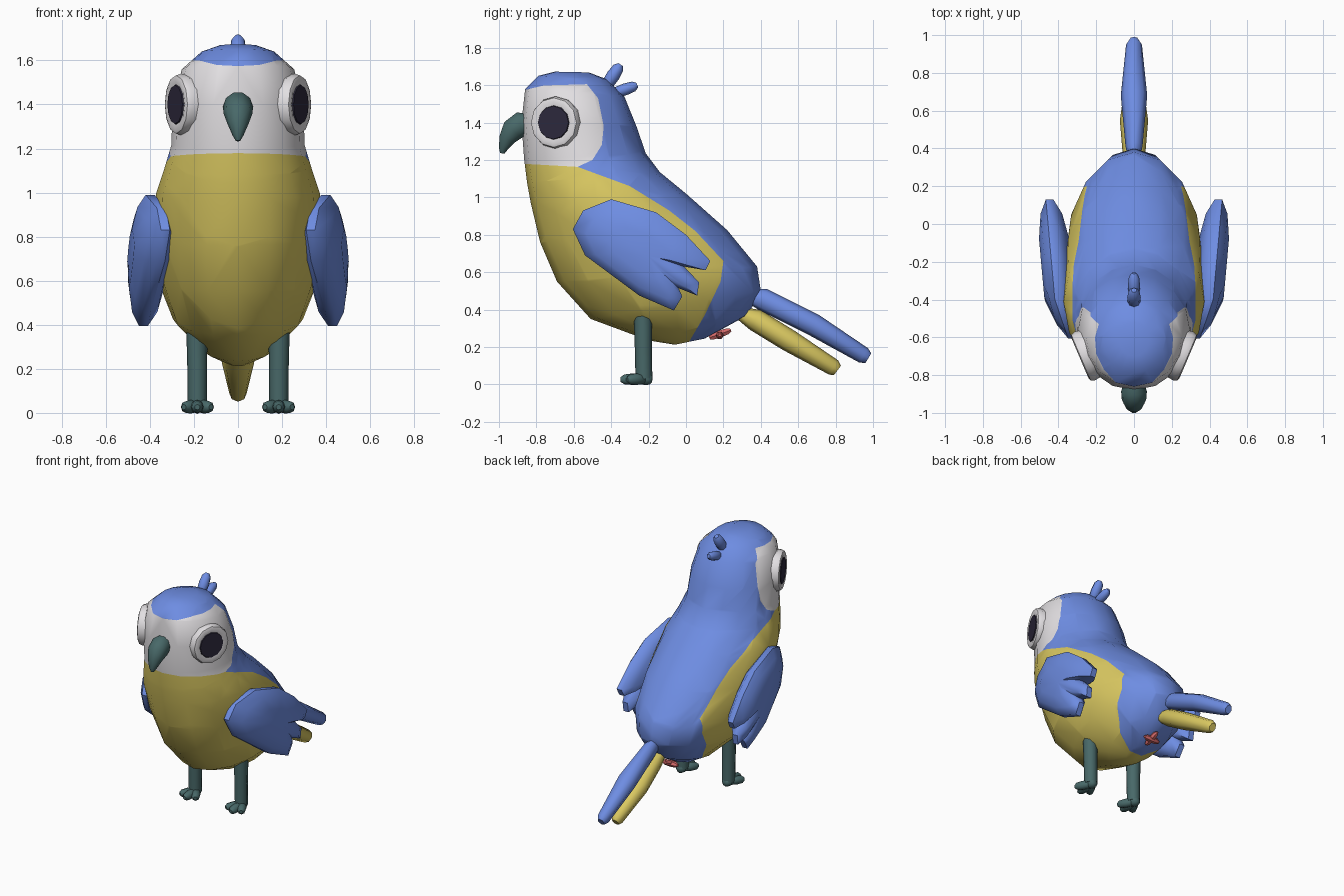
import bpy, bmesh, math
from mathutils import Vector

if "Cube" in bpy.data.objects:
    bpy.data.objects.remove(bpy.data.objects["Cube"])

X = Vector((1, 0, 0))


def material(name, rgb):
    m = bpy.data.materials.new(name)
    m.diffuse_color = (*rgb, 1)
    m.use_nodes = True
    m.node_tree.nodes["Principled BSDF"].inputs["Base Color"].default_value = m.diffuse_color
    return m


BLUE = material("feather blue", (0.155, 0.265, 0.76))
YELLOW = material("belly yellow", (0.70, 0.58, 0.12))
WHITE = material("face white", (0.76, 0.74, 0.76))
TEAL = material("beak teal", (0.065, 0.14, 0.14))
DARK = material("pupil dark", (0.026, 0.022, 0.045))
PINK = material("vent pink", (0.66, 0.14, 0.14))


def finish(name, bm, mats, mirror=False, angle=50):
    bmesh.ops.recalc_face_normals(bm, faces=bm.faces)
    me = bpy.data.meshes.new(name)
    bm.to_mesh(me)
    bm.free()
    ob = bpy.data.objects.new(name, me)
    bpy.context.collection.objects.link(ob)
    for m in mats:
        me.materials.append(m)
    bpy.ops.object.select_all(action='DESELECT')
    ob.select_set(True)
    bpy.context.view_layer.objects.active = ob
    bpy.ops.object.shade_smooth_by_angle(angle=math.radians(angle))
    if mirror:
        ob.modifiers.new("mirror", 'MIRROR')
    return ob


def loft(bm, rings):
    """Skin equal-length rings and close both ends with a fan."""
    vs = [[bm.verts.new(p) for p in r] for r in rings]
    n = len(vs[0])
    for a, b in zip(vs, vs[1:]):
        for i in range(n):
            bm.faces.new((a[i], a[(i + 1) % n], b[(i + 1) % n], b[i]))
    for r in (vs[0], vs[-1]):
        c = bm.verts.new(sum((v.co for v in r), Vector()) / n)
        for i in range(n):
            bm.faces.new((r[i], r[(i + 1) % n], c))


def tube(bm, path, side=X, n=8):
    """path: (x, y, z, radius along side, radius across)."""
    pts = [Vector(p[:3]) for p in path]
    rings = []
    for i, p in enumerate(path):
        t = (pts[min(i + 1, len(pts) - 1)] - pts[max(i - 1, 0)]).normalized()
        s = (side - t * side.dot(t)).normalized()
        u = t.cross(s)
        rings.append([pts[i] + s * p[3] * math.cos(k * math.tau / n)
                      + u * p[4] * math.sin(k * math.tau / n) for k in range(n)])
    loft(bm, rings)


def tube_part(name, paths, mat, mirror=False, n=8):
    bm = bmesh.new()
    for p in paths:
        tube(bm, p, n=n)
    return finish(name, bm, [mat], mirror)


def capsule(a, b, r):
    a, b = Vector(a), Vector(b)
    return [(*a.lerp(b, t), r * s, r * s)
            for t, s in ((0, .5), (.15, .9), (.5, 1), (.85, .85), (1, .4))]


# Body and head: rings as front y, z, back y, z, half width
bm = bmesh.new()
rings = []
for fy, fz, by, bz, w in (
        (-.70, 1.672, -.52, 1.668, .08), (-.79, 1.65, -.42, 1.63, .165),
        (-.86, 1.58, -.33, 1.54, .255), (-.88, 1.40, -.265, 1.38, .298),
        (-.865, 1.20, -.215, 1.235, .302), (-.85, 1.08, -.14, 1.135, .335),
        (-.83, .97, .0, 1.02, .372), (-.78, .76, .22, .825, .378),
        (-.69, .55, .38, .63, .36), (-.51, .35, .40, .50, .295),
        (-.20, .235, .33, .37, .17), (-.06, .212, .10, .245, .05)):
    f, b = Vector((0, fy, fz)), Vector((0, by, bz))
    rings.append([(f + b) / 2 + (f - b) / 2 * math.cos(k * math.tau / 16)
                  + X * w * math.sin(k * math.tau / 16) for k in range(16)])
loft(bm, rings)


def paint(bm, border, index):
    """Cut a convex patch along a side-view border and colour its faces."""
    inside = [f for f in bm.faces if f.material_index == 0]
    for (y0, z0), (y1, z1) in zip(border, border[1:]):
        co, no = Vector((0, y0, z0)), Vector((0, z0 - z1, y1 - y0))
        geom = {e for f in inside for e in (f, *f.verts, *f.edges)}
        keep = set(bm.faces) - set(inside)
        bmesh.ops.bisect_plane(bm, geom=list(geom), plane_co=co, plane_no=no, dist=1e-5)
        inside = [f for f in bm.faces if f not in keep
                  and (f.calc_center_median() - co).dot(no) < 0]
    for f in inside:
        f.material_index = index


# White face patch, then yellow belly patch
paint(bm, [(-.88, 1.57), (-.76, 1.598), (-.53, 1.605), (-.47, 1.53), (-.44, 1.38),
           (-.45, 1.28), (-.50, 1.20), (-.58, 1.163), (-.88, 1.18)], 1)
paint(bm, [(-.88, 1.19), (-.58, 1.163), (-.30, 1.06), (-.09, .93), (.05, .82),
           (.20, .66), (.185, .55), (.10, .37), (0, .20)], 2)
finish("body", bm, [BLUE, WHITE, YELLOW], angle=60)

# Wings: notched outline, thick in the middle, flaring out to the rear
outline = [(-.605, .83), (-.55, .93), (-.40, .99), (-.16, .92), (0, .80), (.13, .66),
           (.105, .61), (-.01, .63), (.07, .545), (.06, .475), (-.04, .515),
           (-.02, .47), (-.065, .395), (-.25, .475), (-.54, .69)]
bm = bmesh.new()
wing = []
for scale, off in ((.45, -.085), (.8, -.06), (1, -.02), (1, .02), (.8, .055), (.45, .075)):
    ring = []
    for y, z in outline:
        y, z = -.25 + (y + .25) * scale, .71 + (z - .71) * scale
        ring.append(Vector((.435 + .09 * y - .25 * max(0, -y - .4) + off, y, z)))
    wing.append(ring)
loft(bm, wing)
finish("wings", bm, [BLUE], True)

# Tail feathers
tube_part("upper_tail", [[(0, .34, .475, .03, .04), (0, .41, .455, .045, .06),
                          (0, .68, .32, .07, .06), (0, .95, .155, .042, .045),
                          (0, .975, .14, .025, .03)]], BLUE)
tube_part("lower_tail", [[(0, .27, .39, .04, .03), (0, .37, .345, .06, .06),
                          (0, .55, .235, .075, .06), (0, .79, .09, .04, .045),
                          (0, .81, .075, .025, .03)]], YELLOW)

# Crest tufts
tube_part("crest", [capsule((0, -.43, 1.59), (0, -.35, 1.71), .036),
                    capsule((0, -.39, 1.555), (0, -.26, 1.60), .032)], BLUE)

# Hooked beak
tube_part("beak", [[(0, -.83, 1.39, .05, .06), (0, -.885, 1.39, .068, .07),
                    (0, -.925, 1.36, .066, .066), (0, -.958, 1.31, .047, .045),
                    (0, -.978, 1.26, .025, .025), (0, -.983, 1.235, .01, .012)]], TEAL, n=10)

# Eyes: raised white rim around a dark pupil, angled slightly forward
a = math.radians(23)
normal, side = Vector((math.cos(a), -math.sin(a), 0)), Vector((math.sin(a), math.cos(a), 0))
centre = Vector((.268, -.702, 1.40))


def disc(r, d):
    return [centre + normal * d + side * r * math.cos(k * math.tau / 12)
            + Vector((0, 0, r * math.sin(k * math.tau / 12))) for k in range(12)]


bm = bmesh.new()
loft(bm, [disc(.13, -.07), disc(.14, -.01), disc(.132, .014), disc(.115, .02), disc(.09, .014)])
finish("eye_rims", bm, [WHITE], True)
bm = bmesh.new()
loft(bm, [disc(.092, .012), disc(.088, .02)])
finish("pupils", bm, [DARK], True)

# Legs and three-toed feet
tube_part("legs", [[(.185, -.225, .03, .043, .045), (.185, -.228, .2, .045, .046),
                    (.187, -.23, .39, .048, .05)]], TEAL, True)
toes = [capsule((.185, -.215, .03), end, .031)
        for end in ((.122, -.315, .026), (.185, -.35, .026), (.246, -.315, .026))]
toes.append(capsule((.185, -.25, .032), (.185, -.18, .028), .034))
tube_part("feet", toes, TEAL, True)

# Small cross under the tail
bm = bmesh.new()
tube(bm, capsule((0, .125, .25), (0, .24, .29), .022), n=6)
tube(bm, capsule((-.06, .18, .263), (.06, .18, .263), .022), side=Vector((0, 1, 0)), n=6)
finish("vent", bm, [PINK])
